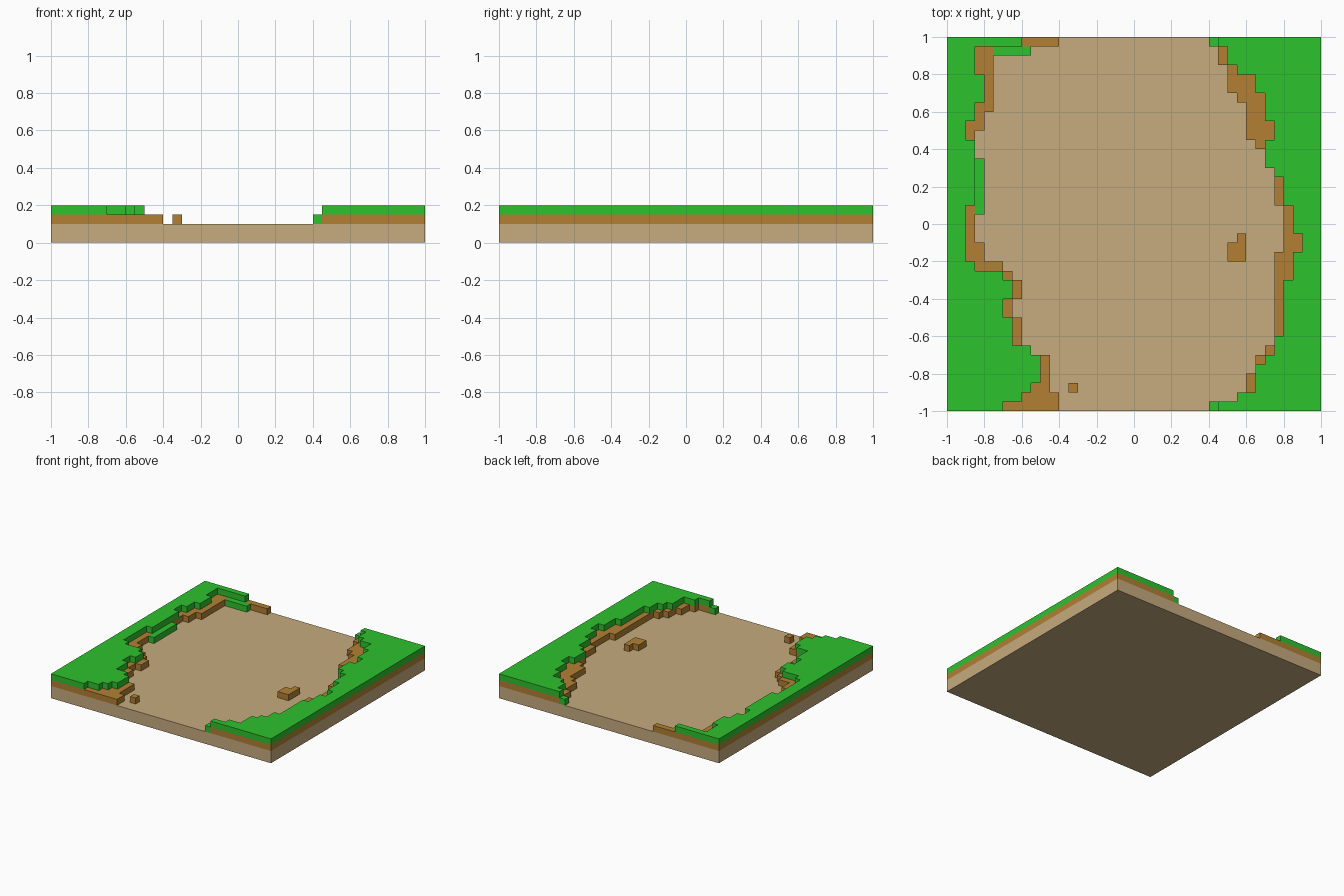
import bpy, bmesh
from mathutils import Vector

if "Cube" in bpy.data.objects:
    bpy.data.objects.remove(bpy.data.objects["Cube"])

N, C = 40, 0.05          # grid cells per side, cell size


def material(name, rgb):
    m = bpy.data.materials.new(name)
    m.diffuse_color = (*rgb, 1)
    m.use_nodes = True
    m.node_tree.nodes["Principled BSDF"].inputs["Base Color"].default_value = m.diffuse_color
    return m


sand = material("sand tan", (0.571, 0.407, 0.212))
earth = material("earth brown", (0.445, 0.216, 0.034))
green = material("grass green", (0.027, 0.539, 0.027))

# Bank outlines from back to front: (rows, grass width, earth width) in cells from the side edge
LEFT = [(1, 8, 12), (3, 3, 5), (3, 4, 5), (1, 3, 5), (1, 3, 4), (1, 2, 4), (1, 2, 3),
        (7, 3, 3), (4, 2, 3), (2, 2, 4), (1, 3, 6), (1, 6, 7), (2, 7, 8), (2, 6, 7),
        (3, 7, 8), (1, 9, 9), (3, 10, 11), (1, 9, 11), (1, 8, 12), (1, 6, 12)]
RIGHT = [(1, 11, 11), (2, 10, 11), (1, 9, 10), (2, 7, 10), (1, 6, 9), (2, 6, 8), (2, 5, 8),
         (1, 6, 7), (2, 6, 6), (1, 5, 5), (3, 4, 5), (3, 3, 4), (2, 2, 4), (3, 3, 5),
         (6, 4, 5), (1, 5, 5), (1, 5, 6), (1, 6, 7), (1, 7, 7), (2, 7, 8), (1, 9, 9),
         (1, 11, 11)]


def bank(runs, right):
    """Return the earth and grass blocks (column, row, level) of one bank."""
    low, top, row = set(), set(), 0
    for count, grass_w, earth_w in runs:
        for r in range(row, row + count):
            for i in range(earth_w):
                col = N - 1 - i if right else i
                low.add((col, r, 2))
                if i < grass_w:
                    top.add((col, r, 3))
        row += count
    # the first left row repeated for a count of 3 covers the thin ledge row as well
    return low, top


def blocks(name, cells, solid, mat):
    """Build only the outward faces of a set of blocks, joined into flat regions."""
    bm = bmesh.new()
    for c in cells:
        centre = Vector((-1 + (c[0] + .5) * C, 1 - (c[1] + .5) * C, (c[2] + .5) * C))
        for axis in range(3):
            for s in (-1, 1):
                n = list(c)
                n[axis] += s
                if tuple(n) in solid or n[2] < 2:
                    continue
                d = Vector((0, 0, 0))
                d[axis] = -s if axis == 1 else s      # rows run towards -y
                u, v = Vector((d.y, d.z, d.x)), Vector((d.z, d.x, d.y))
                quad = [centre + (d + a * u + b * v) * C / 2
                        for a, b in ((-1, -1), (1, -1), (1, 1), (-1, 1))]
                f = bm.faces.new([bm.verts.new(p) for p in quad])
                f.normal_update()
                if f.normal.dot(d) < 0:
                    f.normal_flip()
    bmesh.ops.remove_doubles(bm, verts=bm.verts[:], dist=0.001)
    bmesh.ops.dissolve_limit(bm, angle_limit=0.01, verts=bm.verts[:], edges=bm.edges[:])
    me = bpy.data.meshes.new(name)
    bm.to_mesh(me)
    bm.free()
    me.materials.append(mat)
    bpy.context.collection.objects.link(bpy.data.objects.new(name, me))


# Sand bed
bpy.ops.mesh.primitive_cube_add(size=1, location=(0, 0, C))
bed = bpy.context.object
bed.name = "sand_bed"
bed.scale = (2, 2, 2 * C)
bed.data.materials.append(sand)

# Parts: two banks, low grass ledges and loose earth clumps
left_earth, left_grass = bank(LEFT, False)
right_earth, right_grass = bank(RIGHT, True)
ledges = ({(i, 1, 2) for i in range(5, 9)} | {(3, r, 2) for r in range(13, 19)}
          | {(28, 0, 2), (28, 39, 2)})
clumps = {(13, 37, 2), (31, 21, 2), (30, 22, 2), (31, 22, 2), (30, 23, 2), (31, 23, 2)}
# keep the level-two sand cells under the bed top treated as solid
solid = left_earth | left_grass | right_earth | right_grass | ledges | clumps

for name, cells, mat in (("left_earth_bank", left_earth, earth),
                         ("left_grass_cover", left_grass, green),
                         ("right_earth_bank", right_earth, earth),
                         ("right_grass_cover", right_grass, green),
                         ("low_grass_ledges", ledges, green),
                         ("earth_clumps", clumps, earth)):
    blocks(name, cells, solid, mat)
